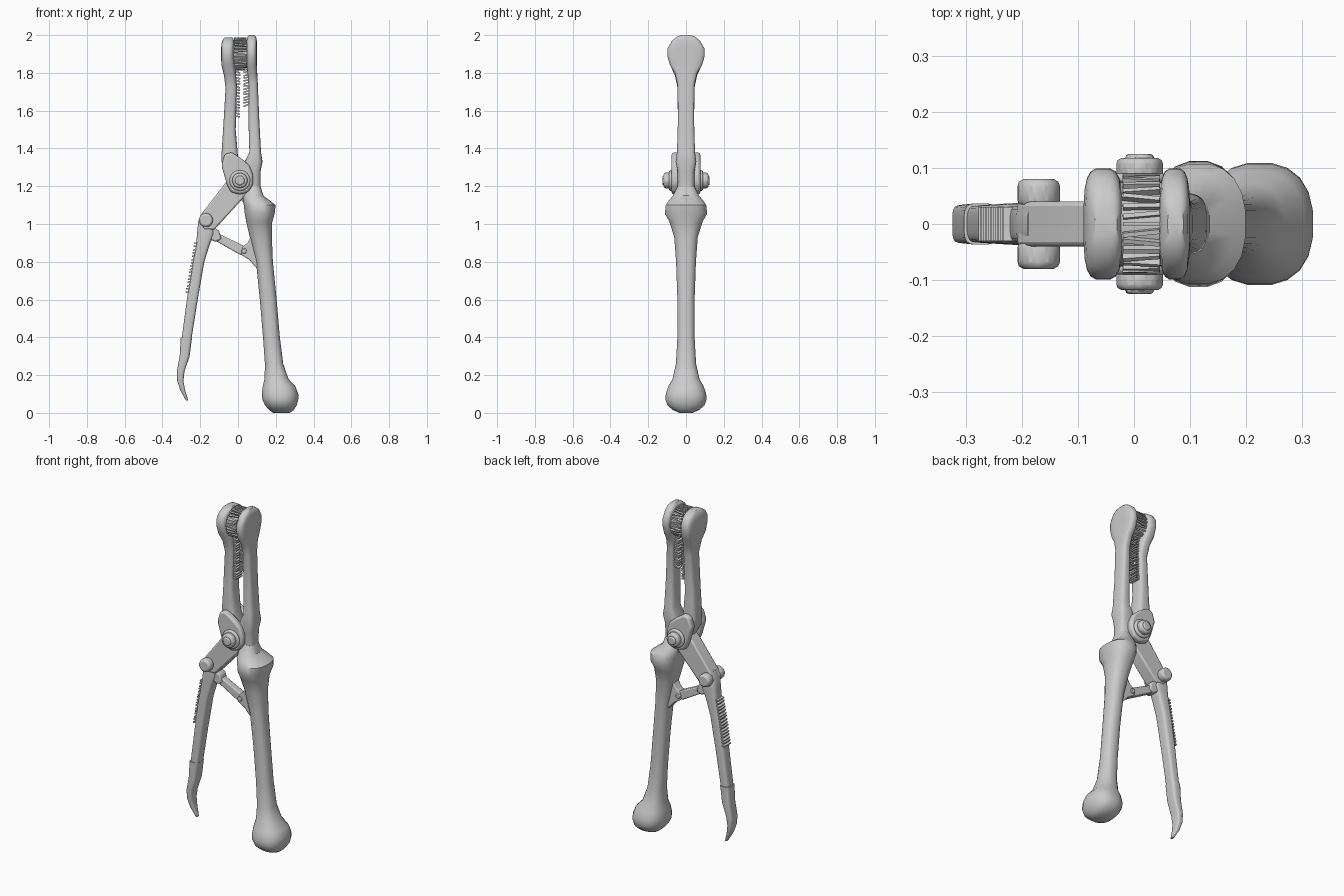
import bpy, bmesh, math
from mathutils import Vector, Matrix

cube = bpy.data.objects.get("Cube")
if cube:
    bpy.data.objects.remove(cube, do_unlink=True)

steel = bpy.data.materials.new("grey_steel")
steel.use_nodes = True
GREY = (0.6, 0.6, 0.6, 1)
steel.diffuse_color = GREY
steel.node_tree.nodes["Principled BSDF"].inputs["Base Color"].default_value = GREY


def finish(name, bm, bevel=0, angle=35):
    bmesh.ops.recalc_face_normals(bm, faces=bm.faces)
    mesh = bpy.data.meshes.new(name)
    bm.to_mesh(mesh)
    bm.free()
    mesh.materials.append(steel)
    ob = bpy.data.objects.new(name, mesh)
    bpy.context.collection.objects.link(ob)
    bpy.ops.object.select_all(action='DESELECT')
    bpy.context.view_layer.objects.active = ob
    ob.select_set(True)
    if bevel:
        mod = ob.modifiers.new("soft_edges", 'BEVEL')
        mod.width, mod.segments = bevel, 2
    bpy.ops.object.shade_smooth_by_angle(angle=math.radians(angle))
    return ob


def loft(name, rings, power=2.0, n=20):
    """Skin horizontal rounded sections given as (z, left x, right x, half depth)."""
    bm = bmesh.new()
    loops = []
    for z, x0, x1, hy in rings:
        loop = []
        for i in range(n):
            a = math.tau * (i + .5) / n
            c, s = math.cos(a), math.sin(a)
            u = math.copysign(abs(c) ** (2 / power), c)
            v = math.copysign(abs(s) ** (2 / power), s)
            loop.append(bm.verts.new(((x0 + x1) / 2 + u * (x1 - x0) / 2, v * hy, z)))
        loops.append(loop)
    for a, b in zip(loops, loops[1:]):
        for i in range(n):
            j = (i + 1) % n
            bm.faces.new((a[i], a[j], b[j], b[i]))
    bm.faces.new(loops[0])
    bm.faces.new(loops[-1])
    return finish(name, bm)


def plate(name, outline, y0, y1, bevel=0.008):
    """Extrude an x-z outline through the depth."""
    bm = bmesh.new()
    face = bm.faces.new([bm.verts.new((x, y0, z)) for x, z in outline])
    out = bmesh.ops.extrude_face_region(bm, geom=[face])
    verts = [v for v in out["geom"] if isinstance(v, bmesh.types.BMVert)]
    bmesh.ops.translate(bm, verts=verts, vec=(0, y1 - y0, 0))
    return finish(name, bm, bevel)


def disc(name, x, z, radius, y0, y1, sides=24, bevel=0.008):
    ring = [(x + radius * math.cos(math.tau * i / sides),
             z + radius * math.sin(math.tau * i / sides)) for i in range(sides)]
    return plate(name, ring, y0, y1, bevel)


def ridges(name, start, end, count, size, tilt=0.0):
    """Row of small crosswise teeth between two x-z points."""
    bm = bmesh.new()
    for i in range(count):
        t = i / (count - 1)
        p = Vector((start[0], 0, start[1])).lerp(Vector((end[0], 0, end[1])), t)
        wobble = .15 * math.sin(i * 2.3)
        m = (Matrix.Translation(p) @ Matrix.Rotation(tilt + wobble, 4, 'Y')
             @ Matrix.Diagonal((*size, 1)))
        bmesh.ops.create_cube(bm, size=1, matrix=m)
    return finish(name, bm)


# Right jaw: flat rounded head, slim shaft, neck at the pivot
loft("right_jaw", [
    (1.12, .02, .12, .04), (1.2, -.02, .12, .045), (1.28, .03, .12, .046),
    (1.33, .035, .13, .055), (1.38, .06, .122, .048), (1.55, .055, .113, .043),
    (1.74, .055, .105, .045), (1.8, .05, .102, .06), (1.84, .045, .1, .085),
    (1.89, .045, .1, .1), (1.93, .045, .1, .098), (1.97, .045, .1, .075),
    (1.99, .05, .096, .05), (2, .06, .088, .025)], 3.5)

# Left jaw
loft("left_jaw", [
    (1.24, -.05, .04, .045), (1.3, -.085, .025, .047), (1.36, -.088, .0, .047),
    (1.5, -.079, -.012, .043), (1.72, -.066, -.005, .045), (1.79, -.075, -.01, .06),
    (1.84, -.088, -.015, .085), (1.89, -.09, -.02, .1), (1.93, -.09, -.02, .098),
    (1.96, -.087, -.02, .08), (1.98, -.078, -.024, .05), (1.987, -.07, -.03, .025)], 3.5)

# Long handle: flared shoulder, tapering shaft, rounded knob
loft("bone_handle", [
    (1.2, .05, .12, .045), (1.15, .025, .135, .07), (1.12, .025, .175, .095),
    (1.1, .03, .2, .108), (1.055, .035, .195, .113), (1.01, .043, .182, .088),
    (.93, .062, .18, .063), (.8, .095, .185, .053), (.6, .115, .205, .046),
    (.4, .132, .222, .046), (.26, .142, .24, .054), (.18, .14, .268, .072),
    (.14, .13, .305, .095), (.1, .125, .32, .108), (.07, .128, .32, .11),
    (.04, .142, .312, .1), (.015, .165, .295, .07), (0, .185, .275, .035)], 2.4)

# Trigger handle with a sleeved, curved tip
loft("trigger_handle", [
    (1.06, -.19, -.145, .03), (1.02, -.21, -.13, .038), (.95, -.217, -.125, .038),
    (.89, -.222, -.15, .038), (.8, -.24, -.178, .037), (.6, -.271, -.213, .035),
    (.38, -.3, -.248, .033)], 4)
loft("trigger_tip", [
    (.4, -.303, -.243, .037), (.3, -.309, -.256, .036), (.22, -.324, -.283, .034),
    (.17, -.322, -.289, .03), (.12, -.306, -.28, .022), (.065, -.275, -.263, .01)], 4)
ridges("trigger_grip", (-.219, .9), (-.264, .64), 16, (.026, .06, .008), -.2)

# Angled arm between the main pivot and the trigger
plate("trigger_arm", [(-.065, 1.22), (-.0, 1.28), (.05, 1.2), (.03, 1.14),
                      (-.125, .97), (-.18, .97), (-.21, 1.02), (-.188, 1.06)], -.04, .04)

# Forked cheeks, washers and bolts on both sides
for side, label in ((-1, "front"), (1, "back")):
    plate(label + "_cheek", [(-.088, 1.31), (-.07, 1.37), (-.035, 1.38), (.02, 1.345),
                             (.06, 1.31), (.08, 1.26), (.08, 1.21), (.055, 1.17),
                             (.01, 1.155), (-.04, 1.17), (-.062, 1.22)],
          side * .035, side * .076, .012)
    disc(label + "_washer", .01, 1.23, .055, side * .07, side * .09)
    disc(label + "_pivot_nut", .01, 1.23, .043, side * .08, side * .118, 8, .01)
    disc(label + "_pivot_cap", .01, 1.23, .026, side * .11, side * .125, 12)
    disc(label + "_trigger_bolt", -.17, 1.02, .04, side * .03, side * .08, 8, .012)

# Link from the trigger to the long handle
plate("link_block", [(-.14, .99), (-.1, .965), (-.088, .92), (-.12, .905), (-.15, .92)],
      -.03, .03)
plate("link_bar", [(-.12, .957), (.03, .885), (.055, .855), (.04, .832), (.01, .838),
                   (-.13, .917)], -.02, .02, .006)
plate("link_bracket", [(.025, .88), (.05, .9), (.08, .96), (.12, .9), (.12, .76),
                       (.095, .77), (.06, .81), (.015, .838)], -.026, .026, .006)
for side, label in ((-1, "front"), (1, "back")):
    disc(label + "_link_pin", .032, .857, .014, side * .01, side * .034, 12, .003)

# Toothed wheel between the jaw heads
bm = bmesh.new()
bmesh.ops.create_cone(bm, cap_ends=True, segments=32, radius1=.075, radius2=.075, depth=.075,
                      matrix=Matrix.Translation((.013, 0, 1.9)) @ Matrix.Rotation(math.pi / 2, 4, 'Y'))
for i in range(32):
    m = (Matrix.Translation((.013, 0, 1.9)) @ Matrix.Rotation(math.tau * i / 32, 4, 'X')
         @ Matrix.Translation((0, 0, .078)) @ Matrix.Rotation(.12 * math.sin(i * 2.1), 4, 'Z')
         @ Matrix.Diagonal((.066, .008, .02, 1)))
    bmesh.ops.create_cube(bm, size=1, matrix=m)
finish("toothed_wheel", bm)

# Serrations along the inner jaw faces
ridges("left_serrations", (-.003, 1.82), (-.006, 1.57), 17, (.032, .06, .008), .25)
ridges("right_serrations", (.048, 1.82), (.048, 1.63), 14, (.04, .06, .008), -.25)
